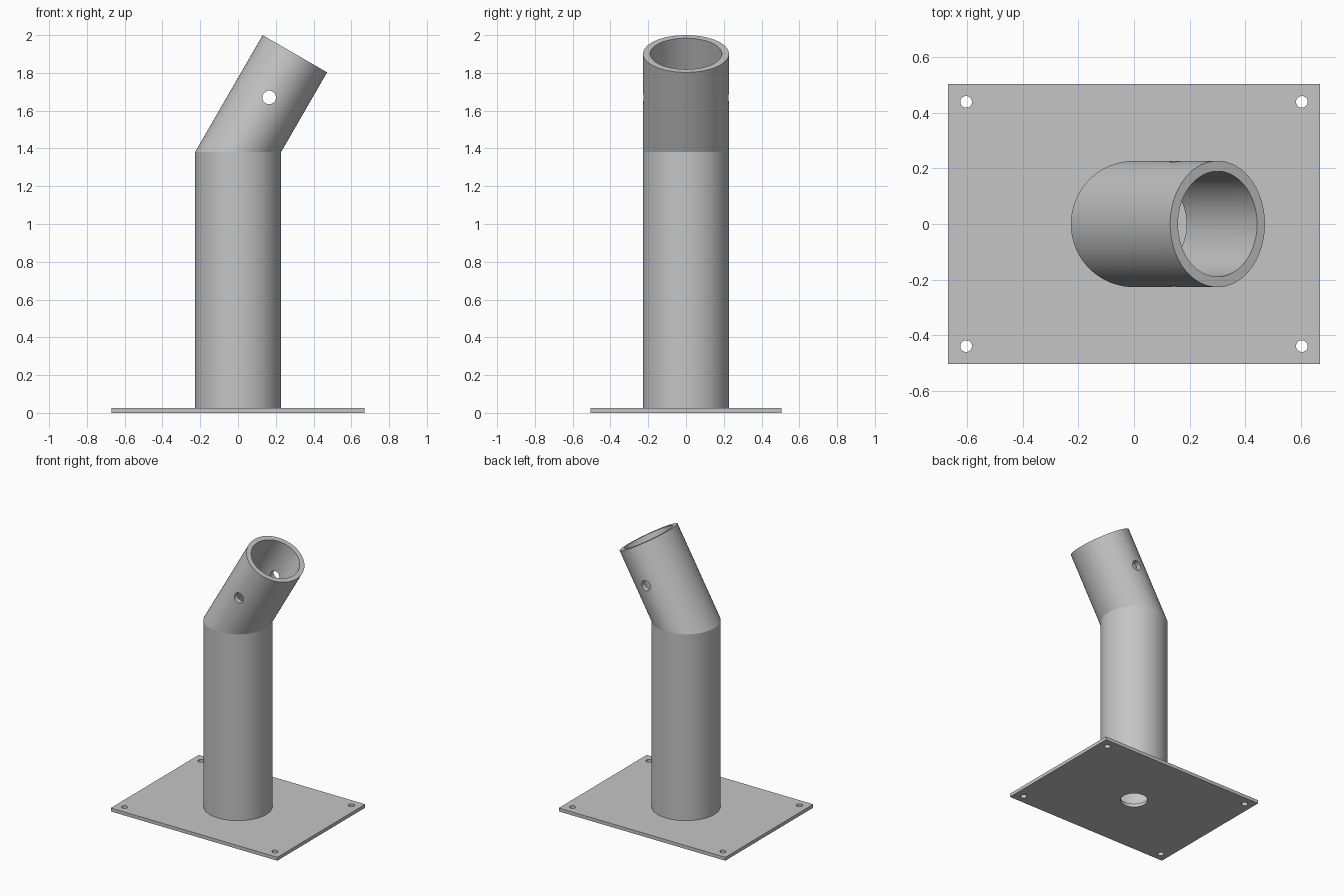
import bpy, bmesh
from math import sin, cos, pi, radians
from mathutils import Vector

if "Cube" in bpy.data.objects:
    bpy.data.objects.remove(bpy.data.objects["Cube"])

STEEL = (0.56, 0.56, 0.56, 1)
steel = bpy.data.materials.new("grey steel")
steel.use_nodes = True
steel.diffuse_color = STEEL
steel.node_tree.nodes["Principled BSDF"].inputs["Base Color"].default_value = STEEL

SEGMENTS = 96
OUTER, INNER = 0.2275, 0.19
PLATE_TOP, BEND_Z = 0.025, 1.38
TILT = radians(30)
AXIS = Vector((sin(TILT), 0, cos(TILT)))
RIM = Vector((0.13, 0, 2.0))


def make_object(name, bm):
    bmesh.ops.recalc_face_normals(bm, faces=bm.faces)
    mesh = bpy.data.meshes.new(name)
    bm.to_mesh(mesh)
    bm.free()
    mesh.materials.append(steel)
    obj = bpy.data.objects.new(name, mesh)
    bpy.context.collection.objects.link(obj)
    return obj


def tube(name, low, high):
    """Hollow tube; low and high map a circle point to each end."""
    bm = bmesh.new()
    rings = []
    for radius, end in ((OUTER, low), (OUTER, high), (INNER, high), (INNER, low)):
        rings.append([bm.verts.new(end(radius * cos(a), radius * sin(a)))
                      for a in (2 * pi * i / SEGMENTS for i in range(SEGMENTS))])
    for k in range(4):
        a, b = rings[k], rings[(k + 1) % 4]
        for i in range(SEGMENTS):
            j = (i + 1) % SEGMENTS
            bm.faces.new((a[i], a[j], b[j], b[i]))
    return make_object(name, bm)


def drill(obj, radius, location, depth, rotation=(0, 0, 0)):
    """Cut a round hole through an object."""
    bpy.ops.mesh.primitive_cylinder_add(vertices=48, radius=radius, depth=depth,
                                        location=location, rotation=rotation)
    cutter = bpy.context.object
    cutter.hide_render = True
    cutter.data.materials.append(steel)
    cut = obj.modifiers.new("hole", 'BOOLEAN')
    cut.operation, cut.solver, cut.object = 'DIFFERENCE', 'EXACT', cutter
    bpy.context.view_layer.objects.active = obj
    bpy.ops.object.modifier_apply(modifier=cut.name)
    bpy.data.objects.remove(cutter)


def smooth(obj):
    bpy.ops.object.select_all(action='DESELECT')
    obj.select_set(True)
    bpy.context.view_layer.objects.active = obj
    bpy.ops.object.shade_smooth_by_angle(angle=radians(25))


def at_height(z):
    return lambda x, y: Vector((x, y, z))


def at_rim(x, y):
    # Slide along the tilted axis up to the square-cut rim
    p = Vector((x, y, BEND_Z))
    return p + AXIS * (RIM - p).dot(AXIS)


# Base plate with corner bolt holes and a central cable hole
bm = bmesh.new()
bmesh.ops.create_cube(bm, size=1)
bmesh.ops.scale(bm, verts=bm.verts, vec=(1.34, 1.01, PLATE_TOP))
bmesh.ops.translate(bm, verts=bm.verts, vec=(0, 0, PLATE_TOP / 2))
base_plate = make_object("base_plate", bm)
for sx in (-1, 1):
    for sy in (-1, 1):
        drill(base_plate, 0.021, (sx * 0.605, sy * 0.44, 0), 0.2)
drill(base_plate, 0.092, (0, 0, 0), 0.2)

# Upright post
post = tube("post", at_height(PLATE_TOP), at_height(BEND_Z))

# Tilted socket with a cross pin hole
socket = tube("tilted_socket", at_height(BEND_Z), at_rim)
drill(socket, 0.036, (0.165, 0, 1.67), 1, (pi / 2, 0, 0))

for part in (base_plate, post, socket):
    smooth(part)
